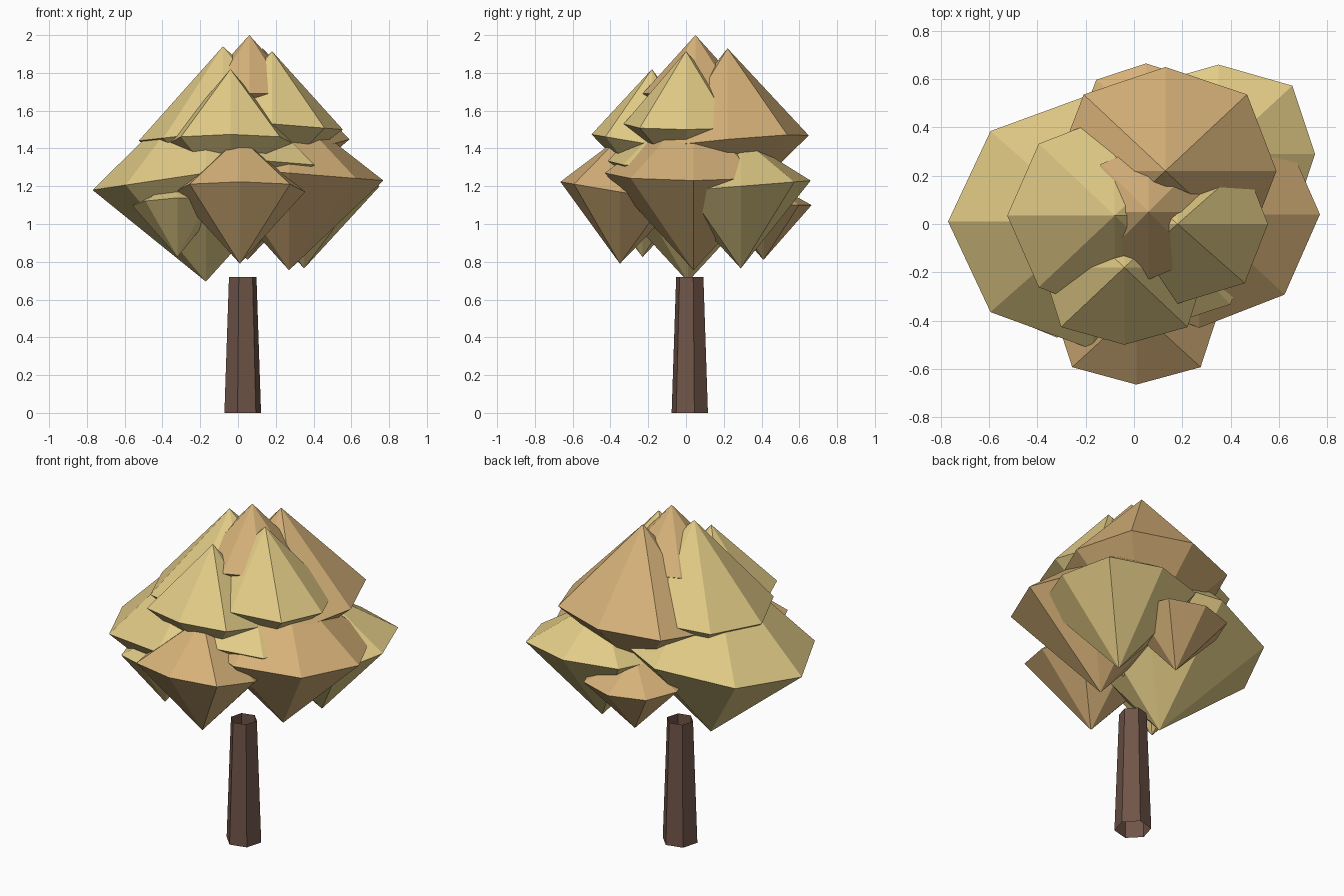
import bpy, bmesh
from math import sin, cos, pi, radians

if "Cube" in bpy.data.objects:
    bpy.data.objects.remove(bpy.data.objects["Cube"])

def material(name, rgb):
    m = bpy.data.materials.new(name)
    m.diffuse_color = (*rgb, 1)
    m.use_nodes = True
    m.node_tree.nodes["Principled BSDF"].inputs["Base Color"].default_value = m.diffuse_color
    return m

bark = material("bark", (0.16, 0.09, 0.065))
yellow = material("yellow_leaves", (0.76, 0.60, 0.24))
orange = material("orange_leaves", (0.67, 0.44, 0.19))

def finish(bm, name, mat):
    bmesh.ops.recalc_face_normals(bm, faces=bm.faces)
    me = bpy.data.meshes.new(name)
    bm.to_mesh(me)
    bm.free()
    me.materials.append(mat)
    ob = bpy.data.objects.new(name, me)
    bpy.context.collection.objects.link(ob)

def clump(name, mat, x, y, z, rx, ry, top, bottom, sx=0, sy=0, bulge=1):
    """Eight-sided double pyramid; sx, sy slope the rim, bulge widens its diagonals."""
    bm = bmesh.new()
    rim = []
    for i in range(8):
        k = bulge if i % 2 else 1
        dx, dy = k * rx * cos(i * pi / 4), k * ry * sin(i * pi / 4)
        rim.append(bm.verts.new((x + dx, y + dy, z + sx * dx + sy * dy)))
    tips = [bm.verts.new((x, y, top)), bm.verts.new((x, y, bottom))]
    for i in range(8):
        for tip in tips:
            bm.faces.new((rim[i], rim[(i + 1) % 8], tip))
    finish(bm, name, mat)

# Lower ring of foliage
clump("front_low_leaves", orange, 0.01, -0.35, 1.17, 0.345, 0.315, 1.46, 0.79, 0, -0.17, 1.09)
clump("left_low_leaves", yellow, -0.17, 0.01, 1.27, 0.60, 0.53, 1.77, 0.695, 0.15, 0, 1.0)
clump("right_low_leaves", orange, 0.27, 0.04, 1.27, 0.50, 0.47, 1.62, 0.755, -0.08, 0)
clump("back_right_low_leaves", yellow, 0.35, 0.29, 1.20, 0.40, 0.37, 1.46, 0.765, 0, 0.08, 1.08)
clump("back_low_leaves", orange, 0.05, 0.41, 1.10, 0.28, 0.255, 1.24, 0.81, 0, 0, 1.04)
clump("front_left_low_leaves", yellow, -0.32, -0.23, 1.11, 0.24, 0.24, 1.24, 0.825, 0.05, -0.12)
clump("middle_leaves", yellow, 0.07, -0.01, 1.34, 0.44, 0.43, 1.65, 0.95, -0.08, 0, 1.06)

# Upper ring of foliage
clump("left_high_leaves", yellow, -0.08, 0.035, 1.49, 0.445, 0.42, 1.94, 1.10, 0.11, 0)
clump("back_high_leaves", orange, 0.13, 0.22, 1.43, 0.46, 0.43, 1.93, 1.05, 0.04, 0.09, 1.04)
clump("right_high_leaves", yellow, 0.18, 0.0, 1.53, 0.375, 0.33, 1.915, 1.22, -0.08, 0, 1.05)
clump("front_high_leaves", yellow, -0.04, -0.18, 1.42, 0.34, 0.32, 1.82, 1.14, 0, -0.17, 1.09)
clump("crown_tip_leaves", orange, 0.06, 0.05, 1.69, 0.28, 0.28, 2.0, 1.45)

# Tapered six-sided trunk, open at both ends
bm = bmesh.new()
rings = []
for z, r in ((0, 0.1), (0.72, 0.075)):
    rings.append([bm.verts.new((0.025 + r * cos(radians(14 + 60 * i)),
                                0.02 + r * sin(radians(14 + 60 * i)), z)) for i in range(6)])
for i in range(6):
    j = (i + 1) % 6
    bm.faces.new((rings[0][i], rings[0][j], rings[1][j], rings[1][i]))
finish(bm, "trunk", bark)
